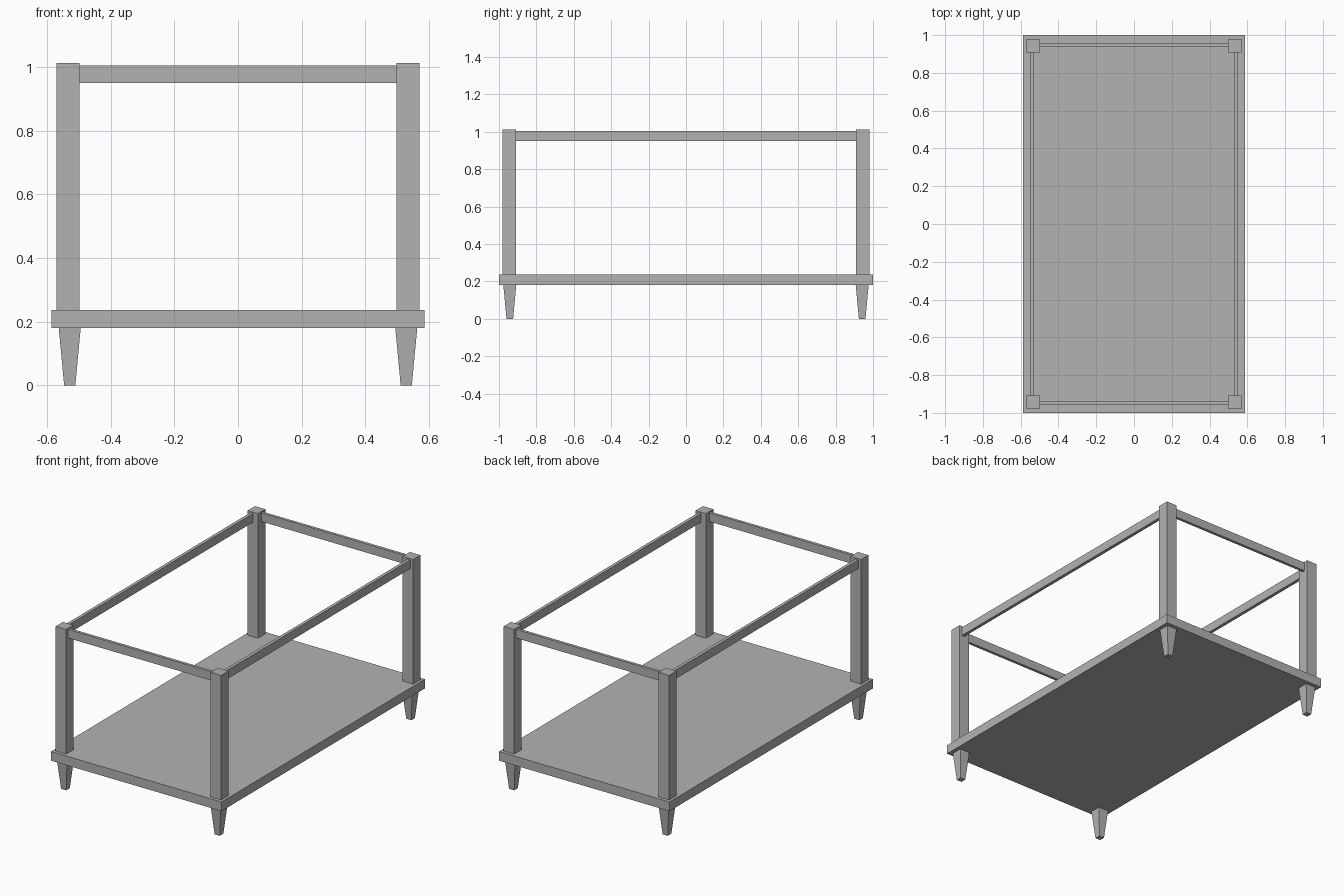
import bpy, bmesh

if "Cube" in bpy.data.objects:
    bpy.data.objects.remove(bpy.data.objects["Cube"])

grey = bpy.data.materials.new("plain grey")
grey.diffuse_color = (0.45, 0.45, 0.45, 1)
grey.use_nodes = True
grey.node_tree.nodes["Principled BSDF"].inputs["Base Color"].default_value = grey.diffuse_color


def block(name, x, y, z0, z1, width, depth, taper=1.0):
    """Box from z0 to z1; taper scales its bottom end."""
    bm = bmesh.new()
    bmesh.ops.create_cube(bm, size=1)
    for v in bm.verts:
        s = taper if v.co.z < 0 else 1.0
        v.co = (x + v.co.x * width * s, y + v.co.y * depth * s,
                z0 if v.co.z < 0 else z1)
    mesh = bpy.data.meshes.new(name)
    bm.to_mesh(mesh)
    bm.free()
    mesh.materials.append(grey)
    obj = bpy.data.objects.new(name, mesh)
    bpy.context.collection.objects.link(obj)
    return obj


# Platform
block("platform", 0, 0, 0.18, 0.237, 1.174, 2.0)

# Corner posts and tapered feet
for sx, side in ((-1, "left"), (1, "right")):
    for sy, end in ((-1, "front"), (1, "back")):
        block(f"{end}_{side}_post", sx * 0.534, sy * 0.944, 0.237, 1.013, 0.072, 0.072)
        block(f"{end}_{side}_foot", sx * 0.529, sy * 0.942, 0.0, 0.18, 0.069, 0.069, 0.51)

# Top rails between the posts
for s, side, end in ((-1, "left", "front"), (1, "right", "back")):
    block(f"{side}_rail", s * 0.541, 0, 0.951, 1.005, 0.02, 1.816)
    block(f"{end}_rail", 0, s * 0.95, 0.951, 1.005, 0.996, 0.018)
